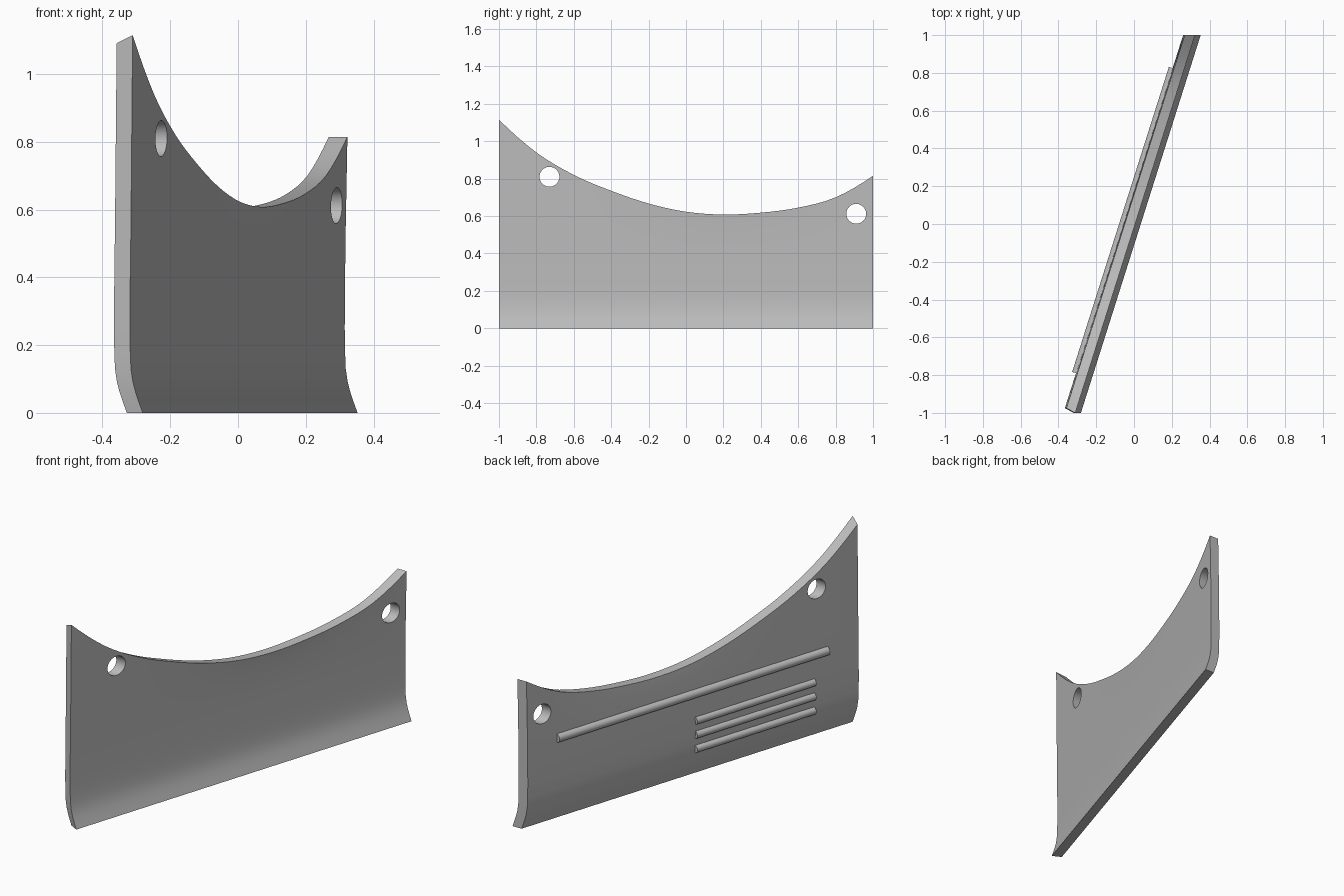
import bpy, bmesh, math
from mathutils import Vector, Matrix

if "Cube" in bpy.data.objects:
    bpy.data.objects.remove(bpy.data.objects["Cube"])

SLOPE = 0.317       # sideways drift of the panel per unit of length
THICK = 0.055       # thickness measured along x
# Top edge heights, evenly spaced from y = -1 to y = 1
TOP = [1.115, 0.94, 0.82, 0.735, 0.667, 0.623, 0.608, 0.618, 0.645, 0.70, 0.815]
# Flared foot profile: (height, x offset)
FOOT = [(0, 0.036), (0.03, 0.025), (0.06, 0.015), (0.09, 0.007),
        (0.13, 0.001), (0.18, -0.001), (0.25, -0.002), (0.4, -0.001), (0.55, 0.001)]

grey = bpy.data.materials.new("mid_grey")
grey.use_nodes = True
colour = (0.5, 0.5, 0.5, 1)
grey.diffuse_color = colour
grey.node_tree.nodes["Principled BSDF"].inputs["Base Color"].default_value = colour


def top_height(y):
    """Smooth curve through the top edge heights."""
    s = (y + 1) * 5
    i = min(int(s), len(TOP) - 2)
    t = s - i
    b, c = TOP[i], TOP[i + 1]
    a = TOP[i - 1] if i else 2 * b - c + 0.04
    d = TOP[i + 2] if i + 2 < len(TOP) else 2 * c - b + 0.04
    return b + 0.5 * t * (c - a + t * (2*a - 5*b + 4*c - d + t * (3*(b - c) + d - a)))


def finish(bm, name):
    bmesh.ops.recalc_face_normals(bm, faces=bm.faces)
    mesh = bpy.data.meshes.new(name)
    bm.to_mesh(mesh)
    bm.free()
    mesh.materials.append(grey)
    obj = bpy.data.objects.new(name, mesh)
    bpy.context.collection.objects.link(obj)
    return obj


def smooth(obj):
    bpy.ops.object.select_all(action="DESELECT")
    obj.select_set(True)
    bpy.context.view_layer.objects.active = obj
    bpy.ops.object.shade_smooth_by_angle(angle=math.radians(30))


def rod(name, start, end, radius, sides=32):
    """Cylinder between two points."""
    start, end = Vector(start), Vector(end)
    axis = end - start
    turn = axis.to_track_quat("Z", "Y").to_matrix().to_4x4()
    bm = bmesh.new()
    bmesh.ops.create_cone(bm, cap_ends=True, segments=sides, radius1=radius, radius2=radius,
                          depth=axis.length,
                          matrix=Matrix.Translation((start + end) / 2) @ turn)
    return finish(bm, name)


# Panel: a closed ring of points (outer face up, inner face down) at each station
def ring(bm, y):
    inner_y = max(y, -0.975)
    outer = [(SLOPE * y + dx, y, z) for z, dx in FOOT]
    outer.append((SLOPE * y + 0.006, y, top_height(y)))
    inner = [(SLOPE * inner_y + dx - THICK, inner_y, z) for z, dx in FOOT]
    inner.append((SLOPE * inner_y + 0.006 - THICK, inner_y, top_height(inner_y)))
    return [bm.verts.new(p) for p in outer + inner[::-1]]


bm = bmesh.new()
rings = [ring(bm, -1 + i / 20) for i in range(41)]
n = len(rings[0])
for r, s in zip(rings, rings[1:]):
    for k in range(n):
        bm.faces.new((r[k], r[(k + 1) % n], s[(k + 1) % n], s[k]))
for r in (rings[0], rings[-1]):
    for k in range(n // 2 - 1):
        bm.faces.new((r[k], r[k + 1], r[n - 2 - k], r[n - 1 - k]))
panel = finish(bm, "panel")

# Mounting holes
for label, y, z in (("front", -0.73, 0.81), ("rear", 0.91, 0.612)):
    x = SLOPE * y
    cutter = rod(label + "_hole_cutter", (x - 0.3, y, z), (x + 0.3, y, z), 0.053, 48)
    cutter.hide_render = True
    cutter.hide_set(True)
    cutter.display_type = "WIRE"
    mod = panel.modifiers.new(label + "_hole", "BOOLEAN")
    mod.operation, mod.solver, mod.object = "DIFFERENCE", "EXACT", cutter

# Bake the holes, then remove the cutters
bpy.context.view_layer.update()
baked = bpy.data.meshes.new_from_object(panel.evaluated_get(bpy.context.evaluated_depsgraph_get()))
panel.modifiers.clear()
panel.data = baked
for label in ("front", "rear"):
    bpy.data.objects.remove(bpy.data.objects[label + "_hole_cutter"])
smooth(panel)


# Raised ribs on the inner face
def rib(name, y0, y1, z, radius):
    ends = [(SLOPE * y - THICK, y, z) for y in (y0, y1)]
    smooth(rod(name, *ends, radius))


rib("long_rib", -0.79, 0.825, 0.455, 0.023)
for i, z in enumerate((0.15, 0.228, 0.305)):
    rib(f"short_rib_{i + 1}", -0.71, 0.0, z, 0.02)
